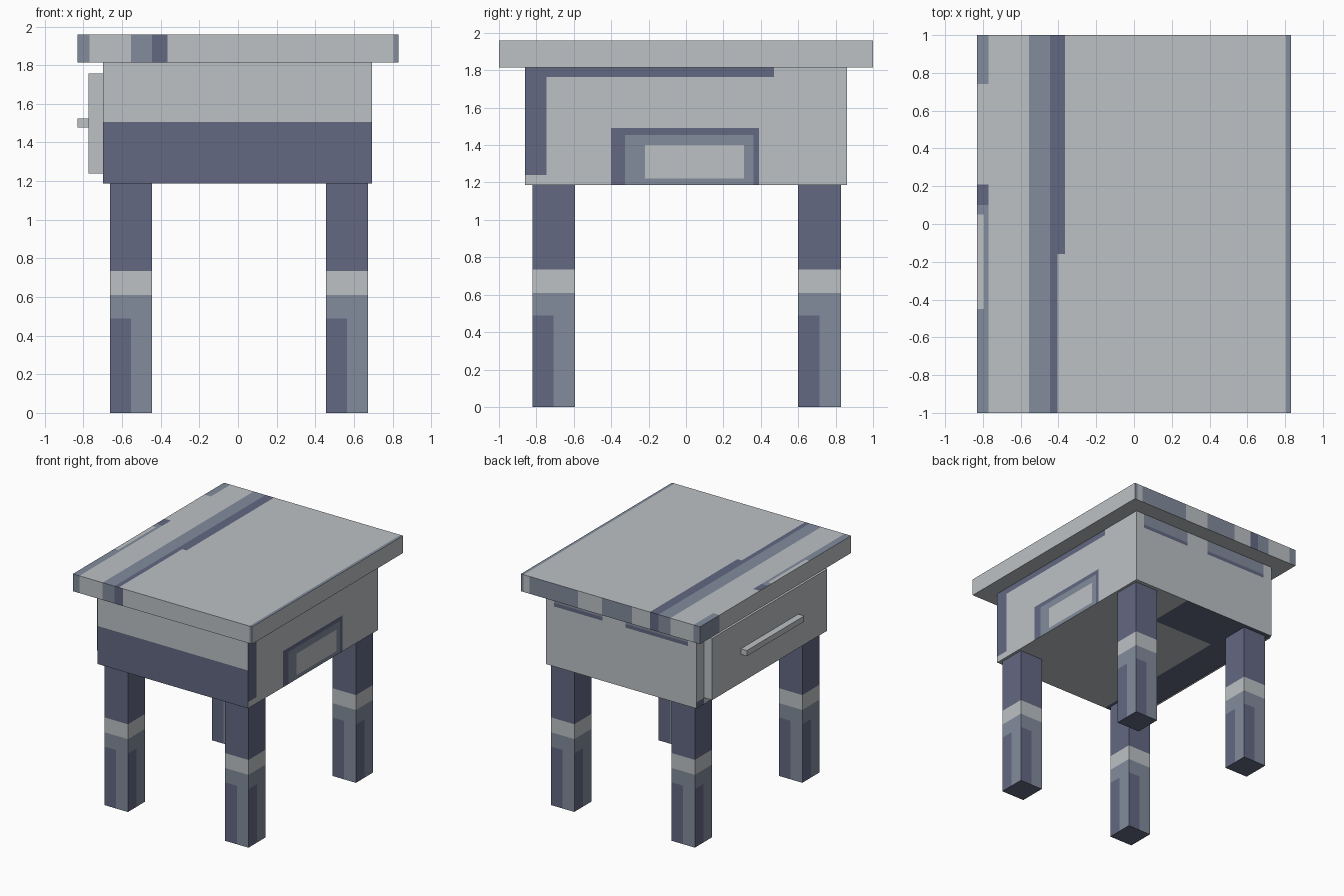
import bpy, bmesh
from mathutils import Vector

if "Cube" in bpy.data.objects:
    bpy.data.objects.remove(bpy.data.objects["Cube"])

# Three flat colours
def material(name, rgb):
    m = bpy.data.materials.new(name)
    m.diffuse_color = (*rgb, 1.0)
    m.use_nodes = True
    m.node_tree.nodes["Principled BSDF"].inputs["Base Color"].default_value = m.diffuse_color
    return m

MATS = [material("light grey", (0.507, 0.535, 0.555)),
        material("slate blue", (0.223, 0.262, 0.335)),
        material("dark indigo", (0.125, 0.138, 0.225))]
LIGHT, MID, DARK = 0, 1, 2


def box(name, lo, hi, cuts=((), (), ()), rule=None):
    """Box from corner to corner, sliced along each axis, coloured by a rule(centre, side)."""
    lo, hi = Vector(lo), Vector(hi)
    bm = bmesh.new()
    bmesh.ops.create_cube(bm, size=1)
    for v in bm.verts:
        v.co = Vector([lo[i] + (v.co[i] + 0.5) * (hi[i] - lo[i]) for i in range(3)])
    for axis in range(3):
        no = Vector([float(i == axis) for i in range(3)])
        for c in cuts[axis]:
            bmesh.ops.bisect_plane(bm, geom=bm.verts[:] + bm.edges[:] + bm.faces[:],
                                   plane_co=no * c, plane_no=no)
    bmesh.ops.recalc_face_normals(bm, faces=bm.faces[:])
    for f in bm.faces:
        axis = max(range(3), key=lambda i: abs(f.normal[i]))
        side = ("+" if f.normal[axis] > 0 else "-") + "xyz"[axis]
        f.material_index = rule(f.calc_center_median(), side) if rule else LIGHT
    me = bpy.data.meshes.new(name)
    for m in MATS:
        me.materials.append(m)
    bm.to_mesh(me)
    bm.free()
    ob = bpy.data.objects.new(name, me)
    bpy.context.collection.objects.link(ob)
    return ob


# Table top with long stripes and worn edges
def top_rule(c, side):
    x, y = c.x, c.y
    if side in ("-z", "+x"):
        return LIGHT
    if side == "-x":
        return MID if y > 0.74 else LIGHT
    if side == "+y" and (0.3 < x < 0.75 or -0.2 < x < 0.08):
        return MID
    if x > 0.805:
        return MID
    if -0.555 < x < -0.445:
        return MID
    if -0.445 < x < -0.405:
        return DARK
    if -0.405 < x < -0.365:
        return DARK if side != "+z" or y > -0.16 else LIGHT
    if x < -0.77:
        if side != "+z":
            return MID
        if y > 0.74 or y < -0.45:
            return MID
        if 0.1 < y < 0.21:
            return DARK
        if y < 0.1:
            return LIGHT if x < -0.795 and y < 0.05 else MID
    return LIGHT

box("table_top", (-0.83, -1, 1.815), (0.83, 1, 1.96),
    ((-0.795, -0.77, -0.555, -0.445, -0.405, -0.365, -0.2, 0.08, 0.3, 0.75, 0.805),
     (-0.45, -0.16, 0.05, 0.1, 0.21, 0.74), ()), top_rule)


# Cabinet body: dark front band, arch on the right side, patches on the back
def body_rule(c, side):
    x, y, z = c
    if side == "-y":
        return DARK if z < 1.505 else LIGHT
    if side == "+x":
        if (y < -0.745 and z > 1.24) or (z > 1.765 and y < 0.47):
            return DARK
        if -0.4 < y < 0.39 and z < 1.49:
            if -0.22 < y < 0.31 and 1.22 < z < 1.40:
                return LIGHT
            return MID if -0.325 < y < 0.36 and z < 1.455 else DARK
    if side == "+y" and z > 1.69 and (0.17 < x < 0.62 or -0.62 < x < -0.04):
        return MID if z > 1.72 else DARK
    if side == "-x" and y > 0.76 and z < 1.24:
        return DARK
    if side == "-z" and (x < -0.42 or (y > 0.45 and x < 0.17)):
        return DARK
    return LIGHT

box("cabinet_body", (-0.70, -0.86, 1.187), (0.695, 0.86, 1.815),
    ((-0.62, -0.42, -0.04, 0.17, 0.62),
     (-0.745, -0.4, -0.325, -0.22, 0.31, 0.36, 0.39, 0.45, 0.47, 0.76),
     (1.22, 1.24, 1.40, 1.455, 1.49, 1.505, 1.69, 1.72, 1.765)), body_rule)

# Drawer on the left side with its bar handle
box("drawer_front", (-0.775, -0.76, 1.24), (-0.70, 0.76, 1.757))
box("drawer_handle", (-0.83, -0.38, 1.478), (-0.775, 0.38, 1.525))


# Four banded legs, each side with a dark panel on its left half
def leg(name, x0, y0):
    w, d = 0.217, 0.228
    mx, my = x0 + 0.5 * w, y0 + 0.5 * d

    def rule(c, side):
        if c.z > 0.735 or side == "-z":
            return DARK
        if c.z > 0.61:
            return LIGHT
        left = {"-y": c.x < mx, "+x": c.y < my, "+y": c.x > mx, "-x": c.y > my}
        return DARK if c.z < 0.49 and left.get(side) else MID

    box(name, (x0, y0, 0), (x0 + w, y0 + d, 1.187),
        ((mx,), (my,), (0.49, 0.61, 0.735)), rule)

for side_name, x0 in (("left", -0.662), ("right", 0.456)):
    for end_name, y0 in (("front", -0.822), ("back", 0.60)):
        leg(f"{end_name}_{side_name}_leg", x0, y0)
